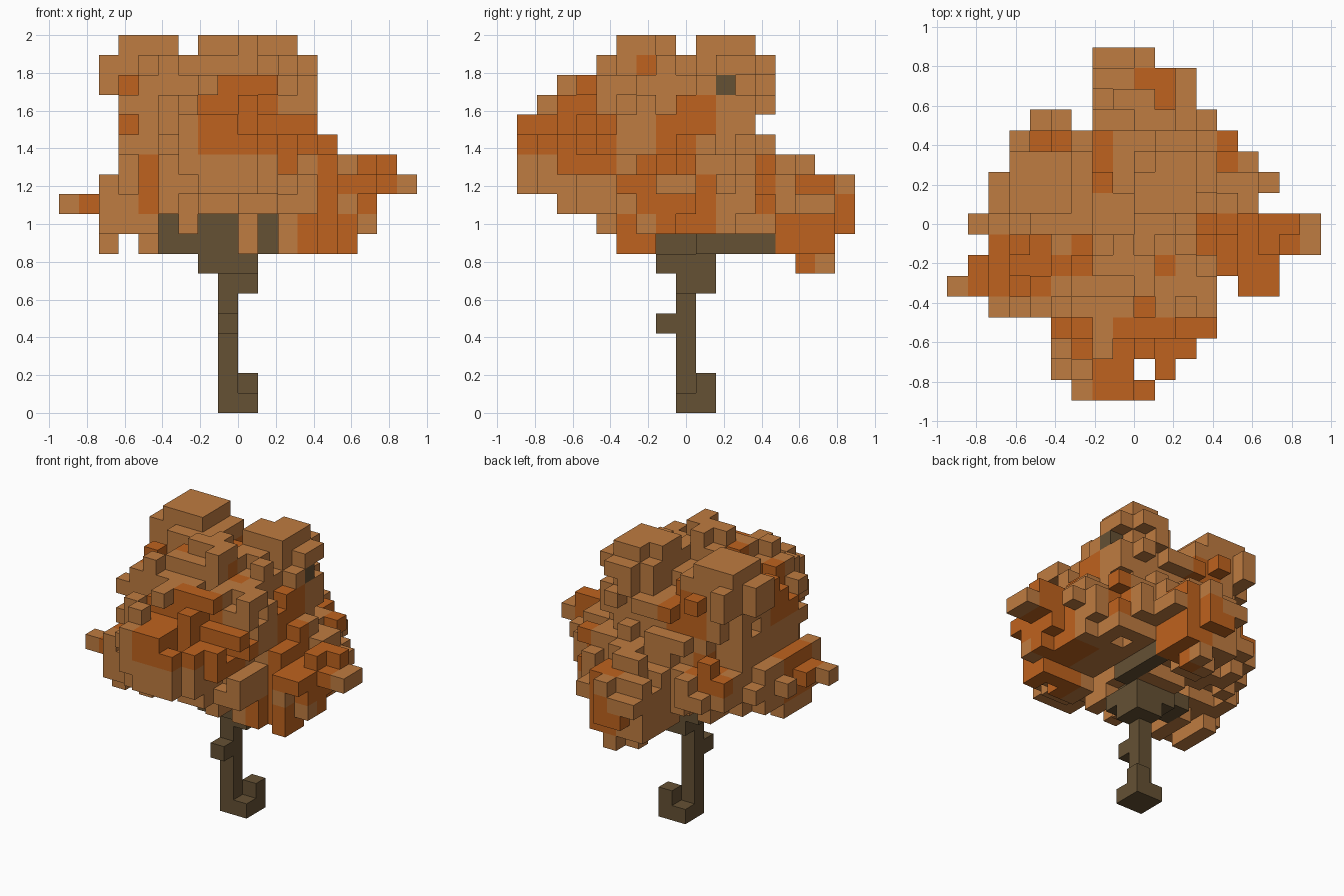
import bpy
import bmesh
import random
from mathutils import Vector

random.seed(7)
CELL = 2 / 19

if "Cube" in bpy.data.objects:
    bpy.data.objects.remove(bpy.data.objects["Cube"], do_unlink=True)


def make_material(name, colour):
    mat = bpy.data.materials.new(name)
    mat.use_nodes = True
    mat.diffuse_color = (*colour, 1)
    mat.node_tree.nodes["Principled BSDF"].inputs["Base Color"].default_value = (*colour, 1)
    return mat


tan_leaf = make_material("tan leaf", (0.52, 0.2, 0.052))
orange_leaf = make_material("orange leaf", (0.52, 0.123, 0.013))
bark = make_material("brown bark", (0.13, 0.082, 0.034))


def box(xs, ys, zs):
    """All cells in three inclusive ranges."""
    return {(x, y, z)
            for x in range(xs[0], xs[-1] + 1)
            for y in range(ys[0], ys[-1] + 1)
            for z in range(zs[0], zs[-1] + 1)}


def build_cells(name, cells, solid, materials, pick):
    """Mesh the exposed cell faces; pick gives the material of a cell."""
    bm = bmesh.new()
    corners = {}

    def corner(p):
        key = tuple(round(c * 2) for c in p)
        if key not in corners:
            corners[key] = bm.verts.new(p * CELL)
        return corners[key]

    for cell in sorted(cells):
        # x cells start on the centre line, y cells straddle it
        centre = Vector((cell[0] + .5, cell[1], cell[2] + .5))
        for axis in range(3):
            for sign in (-1, 1):
                step = [0, 0, 0]
                step[axis] = sign
                if tuple(a + b for a, b in zip(cell, step)) in solid:
                    continue
                n = Vector(step)
                u = Vector((n.y, n.z, n.x)) * .5
                v = n.cross(u)
                ring = [centre + n * .5 + d for d in (-u - v, u - v, u + v, v - u)]
                face = bm.faces.new([corner(p) for p in ring])
                face.material_index = pick(cell)
    mesh = bpy.data.meshes.new(name)
    bm.to_mesh(mesh)
    bm.free()
    for mat in materials:
        mesh.materials.append(mat)
    obj = bpy.data.objects.new(name, mesh)
    bpy.context.collection.objects.link(obj)
    return obj


# Trunk, root, twig and branches
wood = set()
for part in [
    ([-1], [0], [0, 12]),           # trunk
    ([-1, 0], [0, 1], [0]),         # root
    ([0], [1], [1]),                # root tip
    ([-1], [-1], [4]),              # twig
    ([-1, 0], [0, 1], [6]),         # crown
    ([-2, 0], [-1, 1], [7]),
    ([-4, -1], [-1, 0], [8]),       # branches
    ([-2, -1], [-1, 0], [9]),
    ([-4], [-1], [9]),
    ([1], [1, 4], [8]),
    ([1], [1], [9]),
    ([3], [2], [16]),
]:
    wood |= box(*part)

# Crown outline: x spans and y spans for each layer, from the lowest upwards
LOW = 7
x_by_layer = [
    [(-2, 0)], [(-7, -7), (-5, 5)], [(-7, 6)], [(-9, 6)], [(-7, 8)], [(-6, 7)],
    [(-6, 5)], [(-6, 3)], [(-6, 3)], [(-7, 3)], [(-7, 3)], [(-6, -4), (-2, 2)],
]
y_by_layer = [
    [(6, 7)], [(-3, 7)], [(-4, 8)], [(-6, 8)], [(-8, 8)], [(-8, 6)],
    [(-8, 4)], [(-8, 3)], [(-7, 4)], [(-6, 4)], [(-4, 4)], [(-3, -1), (1, 3)],
]
# x spans for each row, from front to back
FRONT = -8
x_by_row = [
    [(-3, 0)], [(-4, -1), (1, 1)], [(-4, 2)], [(-4, 3)], [(-7, 3)],
    [(-9, 3), (5, 6)], [(-8, 6)], [(-7, 8)], [(-8, 8)], [(-7, 5)], [(-7, 6)],
    [(-6, 5)], [(-6, 4)], [(-5, -4), (-2, 3)], [(-2, 2)], [(-2, 2)], [(-2, 0)],
]


def spread(table, start):
    return {(i, start + n) for n, spans in enumerate(table)
            for a, b in spans for i in range(a, b + 1)}


xz, yz, xy = spread(x_by_layer, LOW), spread(y_by_layer, LOW), spread(x_by_row, FRONT)


def is_open(x, y, z):
    """Gaps under the crown where the branches show."""
    if z < 10 and y <= 1 and (x in (-4, -2, -1, 1) or (x == -3 and z == 8)):
        return True
    return z == 8 and ((y in (-1, 0) and x >= -1) or (y == 4 and x > 1))


hull = {(x, y, z) for x, y in xy for z in range(LOW, 19)
        if (x, z) in xz and (y, z) in yz
        and not is_open(x, y, z)} - wood

# Leaf clumps: centre and radii in cells
clumps = [
    ((-1, -1, 13.3), (6, 6, 4.6)),       # main crown
    ((0, 0, 11), (8, 6.5, 2.6)),         # wide skirt
    ((0, 6, 9.8), (2.8, 3, 2.8)),        # back bulge
    ((-1, -6, 13.2), (3.2, 3.2, 2.6)),   # front bulge
    ((-4.5, 2, 17), (2.5, 2, 2.2)),      # top tufts
    ((-.5, -2, 17), (2.3, 2.1, 2.2)),
    ((1.7, 2, 17), (2.2, 2.2, 2.4)),
    ((2, 1, 14.5), (2.6, 3.5, 3)),
    ((4, -1, 10), (3.2, 3.5, 2.2)),
    ((-5, -2, 10), (3, 3, 2)),
]


def spread_from_clumps(cell):
    x, y, z = cell[0] + .5, cell[1], cell[2] + .5
    return min(sum(((p - c) / r) ** 2 for p, c, r in zip((x, y, z), centre, radii))
               for centre, radii in clumps) ** .5


reach = {cell: spread_from_clumps(cell) for cell in sorted(hull)}
leaves = {c for c in sorted(hull) if reach[c] + random.uniform(-.14, .2) < 1}

# Extend single leaves until the outline is complete on every side
for keep, outline in (((0, 2), xz), ((1, 2), yz), ((0, 1), xy)):
    def flat(c):
        return c[keep[0]], c[keep[1]]
    missing = outline - {flat(c) for c in leaves | wood}
    for spot in sorted(missing):
        options = [c for c in sorted(hull) if flat(c) == spot]
        if options:
            leaves.add(min(options, key=reach.get))

# Drop leaves that touch nothing
solid = leaves | wood
leaves = {c for c in leaves
          if any((c[0] + a, c[1] + b, c[2] + d) in solid
                 for a, b, d in ((1, 0, 0), (-1, 0, 0), (0, 1, 0),
                                 (0, -1, 0), (0, 0, 1), (0, 0, -1)))}
solid = leaves | wood

# Orange patches: centre and radius in cells
patches = [
    ((-1, -8, 14), 2), ((-2, -5, 13), 2.3), ((0, -5, 15), 1.5), ((5.5, -1, 11), 2.1),
    ((5, 0, 10), 1.8), ((-7, -2, 10), 1.7), ((-5, -4, 11), 1.4),
    ((2, -5.5, 13), 1.9), ((4, -3, 8.5), 1.7), ((-3, 3, 15), 1.8),
    ((0, 8, 9), 1.2), ((1, 6, 8), 1.6), ((-5.5, -2, 15), 1.8),
    ((3, 0, 14), 1.7), ((1, -2, 17), 1.2), ((-3, -2, 16), 1.3),
    ((4, 4, 11), 1.4), ((-5, 4, 12), 1.5), ((1, 7, 11), 1.1),
]


def leaf_colour(cell):
    p = Vector(cell)
    return int(any((p - Vector(c)).length < r for c, r in patches))


build_cells("trunk", wood, solid, [bark], lambda cell: 0)
build_cells("leaves", leaves, solid, [tan_leaf, orange_leaf], leaf_colour)
